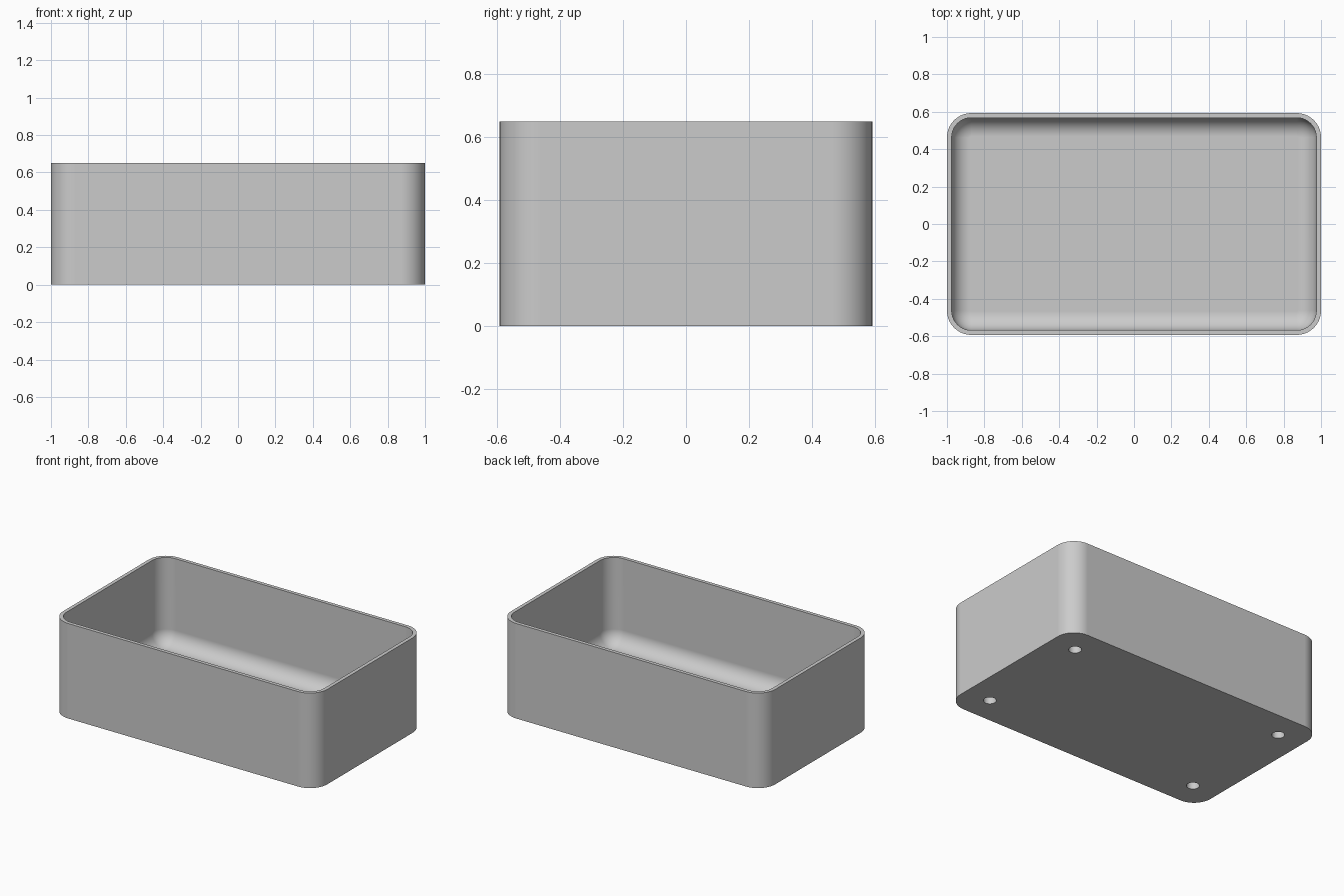
import bpy, bmesh
from math import sin, cos, pi

cube = bpy.data.objects.get("Cube")
if cube:
    bpy.data.objects.remove(cube, do_unlink=True)

HALF_X, HALF_Y, HEIGHT = 1.0, 0.593, 0.65
CORNER, WALL, FLOOR, FILLET = 0.13, 0.025, 0.06, 0.1
HOLE_RADIUS, HOLE_DEPTH, HOLE_INSET = 0.04, 0.045, 0.186
STEPS = 10

grey = bpy.data.materials.new("matte grey")
grey.use_nodes = True
colour = (0.6, 0.6, 0.6, 1)
grey.diffuse_color = colour
grey.node_tree.nodes["Principled BSDF"].inputs["Base Color"].default_value = colour


def finish(name, bm):
    """Turn a bmesh into a linked object."""
    bmesh.ops.recalc_face_normals(bm, faces=bm.faces)
    mesh = bpy.data.meshes.new(name)
    bm.to_mesh(mesh)
    bm.free()
    mesh.materials.append(grey)
    obj = bpy.data.objects.new(name, mesh)
    bpy.context.collection.objects.link(obj)
    return obj


def ring(bm, inset, z):
    """Rounded rectangle of vertices, inset from the outer wall."""
    r = CORNER - inset
    cx, cy = HALF_X - CORNER, HALF_Y - CORNER
    verts = []
    for quarter, (sx, sy) in enumerate([(1, 1), (-1, 1), (-1, -1), (1, -1)]):
        for i in range(STEPS + 1):
            a = (quarter + i / STEPS) * pi / 2
            verts.append(bm.verts.new((sx * cx + r * cos(a), sy * cy + r * sin(a), z)))
    return verts


# Profile: outside wall, rim, inside wall, then the fillet down to the floor
profile = [(0, 0), (0, HEIGHT), (WALL, HEIGHT)]
for i in range(STEPS + 1):
    a = i / STEPS * pi / 2
    profile.append((WALL + FILLET * (1 - cos(a)), FLOOR + FILLET * (1 - sin(a))))

# Open tray
bm = bmesh.new()
rings = [ring(bm, inset, z) for inset, z in profile]
for low, high in zip(rings, rings[1:]):
    for i in range(len(low)):
        j = (i + 1) % len(low)
        bm.faces.new((low[i], low[j], high[j], high[i]))
bm.faces.new(rings[0])
bm.faces.new(rings[-1])
tray = finish("tray", bm)

# Blind holes in the underside
bm = bmesh.new()
for sx in (-1, 1):
    for sy in (-1, 1):
        made = bmesh.ops.create_cone(bm, cap_ends=True, segments=32, radius1=HOLE_RADIUS,
                                     radius2=HOLE_RADIUS, depth=2 * HOLE_DEPTH)
        bmesh.ops.translate(bm, verts=made["verts"],
                            vec=(sx * (HALF_X - HOLE_INSET), sy * (HALF_Y - HOLE_INSET), 0))
cutter = finish("hole_cutter", bm)
cutter.hide_render = True

bpy.ops.object.select_all(action="DESELECT")
tray.select_set(True)
bpy.context.view_layer.objects.active = tray
cut = tray.modifiers.new("holes", "BOOLEAN")
cut.operation = "DIFFERENCE"
cut.solver = "EXACT"
cut.object = cutter
bpy.ops.object.modifier_apply(modifier=cut.name)
bpy.data.objects.remove(cutter, do_unlink=True)

# Smooth corners and fillets, flat walls, crisp rim
bpy.ops.object.shade_smooth_by_angle(angle=pi / 6)
weighted = tray.modifiers.new("weighted normals", "WEIGHTED_NORMAL")
weighted.keep_sharp = True
